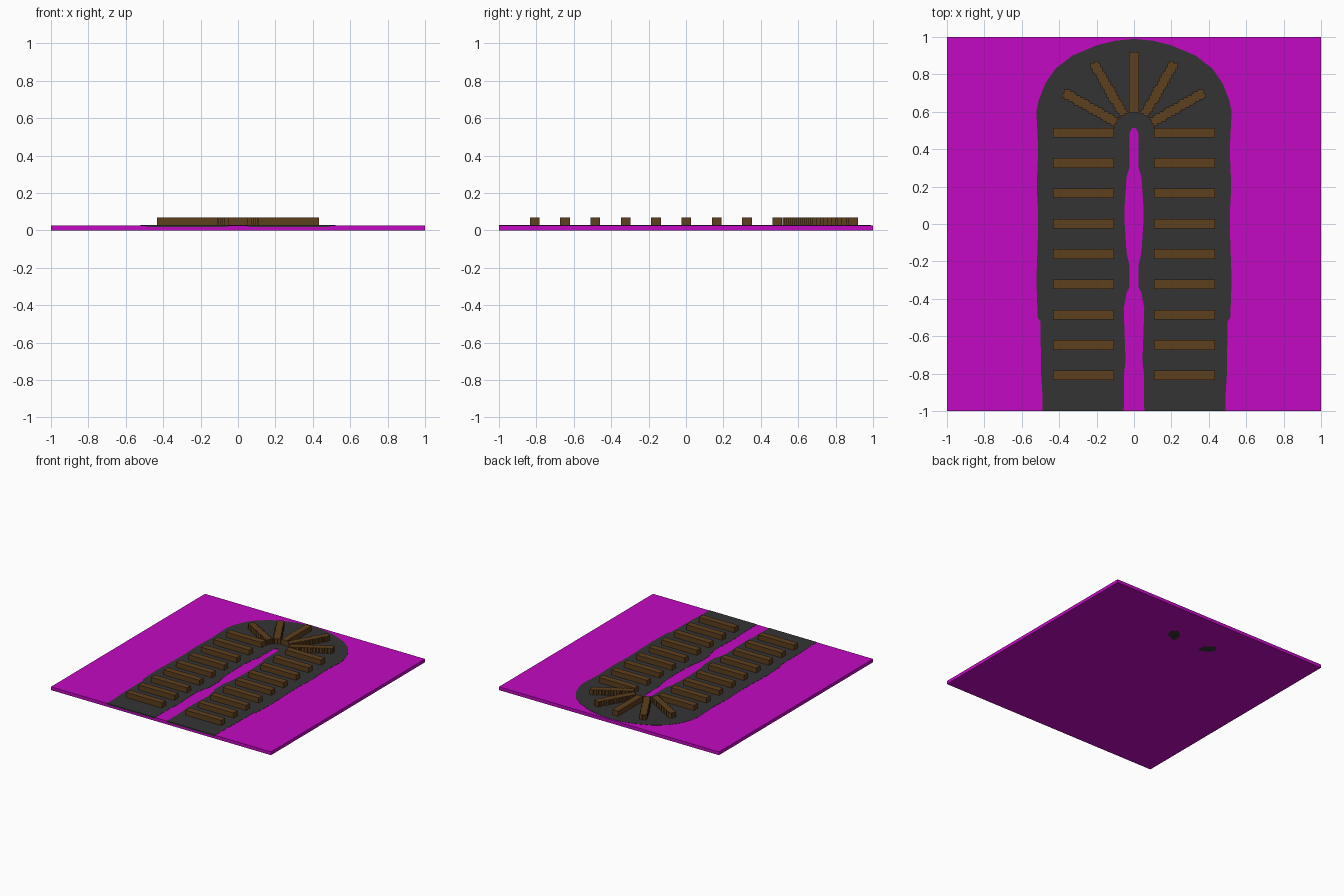
import bpy, bmesh, math

cube = bpy.data.objects.get("Cube")
if cube:
    bpy.data.objects.remove(cube, do_unlink=True)


def material(name, rgb):
    m = bpy.data.materials.new(name)
    m.use_nodes = True
    m.diffuse_color = (*rgb, 1)
    bsdf = next(n for n in m.node_tree.nodes if n.type == 'BSDF_PRINCIPLED')
    bsdf.inputs["Base Color"].default_value = (*rgb, 1)
    return m


MAGENTA = material("magenta", (0.54, 0.003, 0.54))
GRAVEL = material("dark grey", (0.034, 0.034, 0.034))
WOOD = material("brown wood", (0.11, 0.05, 0.013))


def finish(name, bm, mat):
    bmesh.ops.recalc_face_normals(bm, faces=bm.faces)
    me = bpy.data.meshes.new(name)
    bm.to_mesh(me)
    bm.free()
    me.materials.append(mat)
    ob = bpy.data.objects.new(name, me)
    bpy.context.collection.objects.link(ob)
    return ob


def add_box(bm, x0, x1, y0, y1, z0, z1):
    verts = bmesh.ops.create_cube(bm, size=1)["verts"]
    for v in verts:
        v.co = (x1 if v.co.x > 0 else x0,
                y1 if v.co.y > 0 else y0,
                z1 if v.co.z > 0 else z0)


def slab(name, outline, z0, z1, mat):
    """Extrude a flat outline between two heights."""
    bm = bmesh.new()
    face = bm.faces.new([bm.verts.new((x, y, z0)) for x, y in outline])
    top = bmesh.ops.extrude_face_region(bm, geom=[face])["geom"]
    for v in top:
        if isinstance(v, bmesh.types.BMVert):
            v.co.z = z1
    return finish(name, bm, mat)


def mirrored(pts):
    return [(-x, y) for x, y in pts]


# Base plate
PLATE = 0.027
bm = bmesh.new()
add_box(bm, -1, 1, -1, 1, 0, PLATE)
finish("base_plate", bm, MAGENTA)

# Gravel bed: wavy horseshoe, outer edge then inner edge of one half
outer = [(0.49, -1.001), (0.49, -0.9), (0.497, -0.8), (0.5, -0.52), (0.515, -0.5),
         (0.522, -0.3), (0.515, -0.1), (0.512, 0.05), (0.52, 0.2), (0.512, 0.4),
         (0.522, 0.6), (0.51, 0.66), (0.475, 0.75), (0.42, 0.83), (0.33, 0.9),
         (0.2, 0.955), (0.1, 0.98)]
inner = [(0.055, -1.001), (0.053, -0.8), (0.045, -0.73), (0.05, -0.6), (0.055, -0.45),
         (0.04, -0.37), (0.025, -0.34), (0.025, -0.22), (0.04, -0.15), (0.05, 0.0),
         (0.05, 0.1), (0.04, 0.25), (0.025, 0.3), (0.025, 0.48), (0.012, 0.51)]
outline = (outer + [(0, 0.99)] + mirrored(outer)[::-1]
           + mirrored(inner) + [(0, 0.515)] + inner[::-1])
slab("gravel_bed", outline, 0.018, PLATE + 0.0015, GRAVEL)

# Small patches of gravel showing through the underside
patch = [(0.208, 0.644), (0.225, 0.7), (0.175, 0.73), (0.118, 0.68), (0.115, 0.604)]
slab("left_underside_patch", patch, -0.0005, 0.002, GRAVEL)
slab("right_underside_patch", mirrored(patch), -0.0005, 0.002, GRAVEL)

# Straight sleepers, nine per side
CELL = 2 / 185
R0, R1, HALF, TOP = 0.108, 0.432, 0.026, 0.07
PIVOT_Y = 0.488
for side, s in (("left", 1), ("right", -1)):
    for i in range(9):
        y = PIVOT_Y - i * 15 * CELL
        bm = bmesh.new()
        xs = sorted((s * R0, s * R1))
        add_box(bm, *xs, y - HALF, y + HALF, PLATE - 0.003, TOP)
        finish(f"{side}_sleeper_{i + 1}", bm, WOOD)

# Fanned sleepers around the bend, with stepped edges where they run diagonally
for k, deg in enumerate((-60, -30, 0, 30, 60)):
    a = math.radians(deg)
    dx, dy = math.sin(a), math.cos(a)
    bm = bmesh.new()
    if deg == 0:
        add_box(bm, -HALF, HALF, PIVOT_Y + R0, PIVOT_Y + R1, PLATE - 0.003, TOP)
    else:
        for row in range(45):
            v = row * CELL
            cells = [c for c in range(-45, 46)
                     if R0 <= c * CELL * dx + v * dy <= R1
                     and abs(c * CELL * dy - v * dx) <= HALF]
            if cells:
                add_box(bm, (cells[0] - 0.5) * CELL, (cells[-1] + 0.5) * CELL,
                        PIVOT_Y + v - CELL / 2, PIVOT_Y + v + CELL / 2,
                        PLATE - 0.003, TOP)
    finish(f"bend_sleeper_{k + 1}", bm, WOOD)
